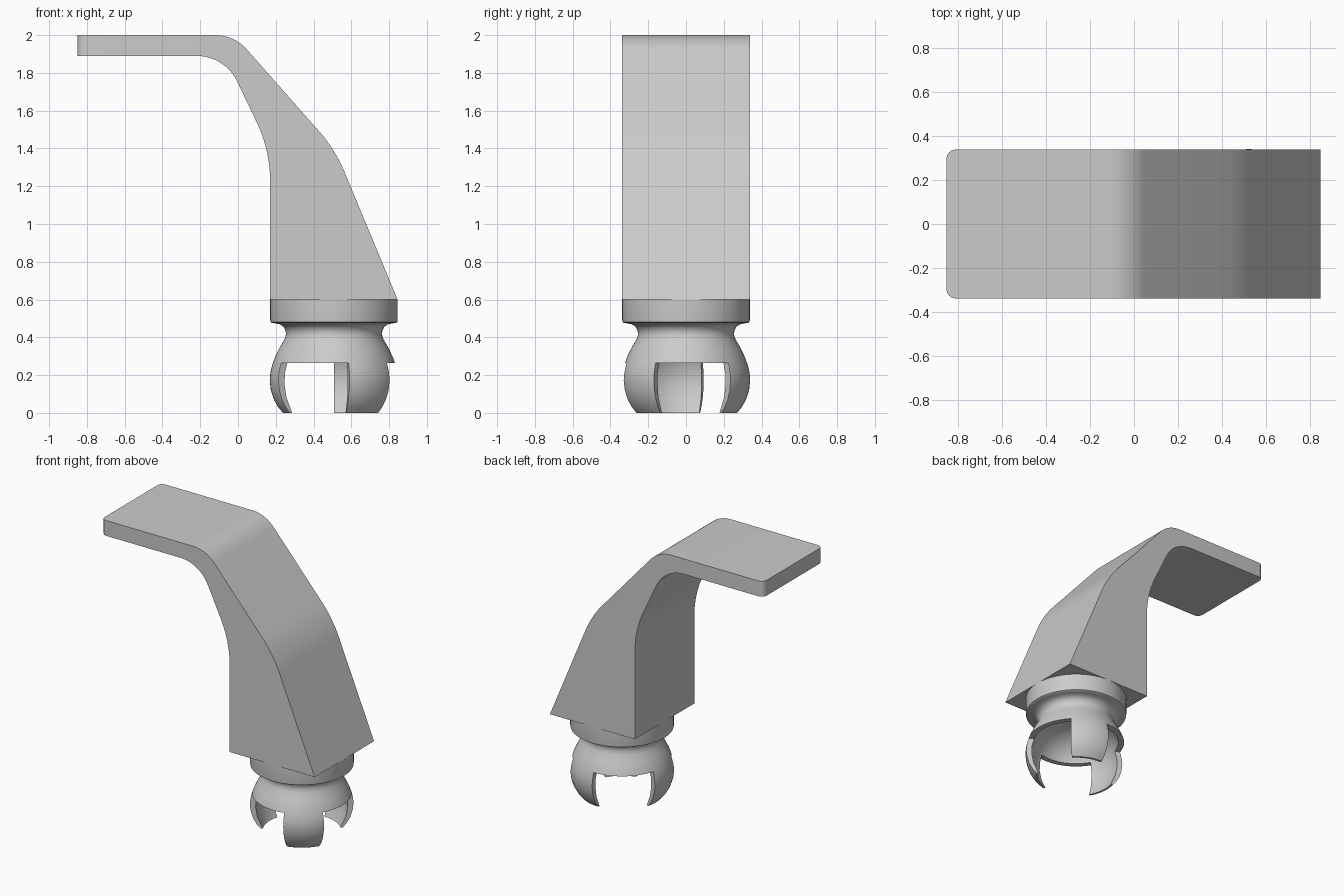
import bpy, bmesh, math
from mathutils import Vector

cube = bpy.data.objects.get("Cube")
if cube:
    bpy.data.objects.remove(cube, do_unlink=True)

AXIS_X = 0.508       # centre of the socket
HALF_WIDTH = 0.3375  # half depth of the bracket

grey = bpy.data.materials.new("light grey")
grey.use_nodes = True
colour = (0.6, 0.6, 0.6, 1)
grey.diffuse_color = colour
grey.node_tree.nodes["Principled BSDF"].inputs["Base Color"].default_value = colour


def make_object(name, bm):
    bmesh.ops.recalc_face_normals(bm, faces=bm.faces)
    mesh = bpy.data.meshes.new(name)
    bm.to_mesh(mesh)
    bm.free()
    mesh.materials.append(grey)
    obj = bpy.data.objects.new(name, mesh)
    bpy.context.collection.objects.link(obj)
    return obj


def activate(obj):
    bpy.ops.object.select_all(action='DESELECT')
    obj.select_set(True)
    bpy.context.view_layer.objects.active = obj


def smooth(obj, degrees=30):
    activate(obj)
    bpy.ops.object.shade_smooth_by_angle(angle=math.radians(degrees))


def prism(points, direction):
    """Extrude a flat polygon along a direction."""
    bm = bmesh.new()
    face = bm.faces.new([bm.verts.new(p) for p in points])
    new = bmesh.ops.extrude_face_region(bm, geom=[face])["geom"]
    verts = [v for v in new if isinstance(v, bmesh.types.BMVert)]
    bmesh.ops.translate(bm, verts=verts, vec=direction)
    return bm


def rounded(corners, steps=12):
    """Replace each (x, z, tangent length) corner by a circular fillet."""
    out = []
    for i, (x, z, t) in enumerate(corners):
        p = Vector((x, z))
        if not t:
            out.append(p)
            continue
        a = (Vector(corners[i - 1][:2]) - p).normalized()
        b = (Vector(corners[(i + 1) % len(corners)][:2]) - p).normalized()
        half = a.angle(b) / 2
        centre = p + (a + b).normalized() * t / math.cos(half)
        start, end = p + a * t - centre, p + b * t - centre
        sweep = start.angle(end)
        for k in range(steps + 1):
            f = k / steps
            arm = start * math.sin((1 - f) * sweep) + end * math.sin(f * sweep)
            out.append(centre + arm / math.sin(sweep))
    return out


# Bracket: tapered post bending into a flat plate
corners = [(-0.85, 2, 0), (-0.02, 2, 0.1), (0.515, 1.394, 0.13), (0.845, 0.6, 0),
           (0.17, 0.6, 0), (0.17, 1.39, 0.165), (-0.069, 1.89, 0.15), (-0.85, 1.89, 0)]
outline = [(p.x, -HALF_WIDTH, p.y) for p in rounded(corners)]
bm = prism(outline, (0, 2 * HALF_WIDTH, 0))
tip_edges = [e for e in bm.edges if all(v.co.x < -0.84 for v in e.verts)
             and abs(e.verts[0].co.y - e.verts[1].co.y) < 0.01]
bmesh.ops.bevel(bm, geom=tip_edges, offset=0.04, segments=6, profile=0.5, affect='EDGES')
smooth(make_object("bracket", bm))

# Socket: collar, neck and hollow ball turned around one axis
outer = [(0.27, 0), (0.295, 0.03), (0.318, 0.07), (0.334, 0.12), (0.34, 0.17),
         (0.337, 0.21), (0.328, 0.25), (0.312, 0.295), (0.288, 0.345), (0.262, 0.39),
         (0.254, 0.415), (0.256, 0.435), (0.266, 0.455), (0.284, 0.468), (0.31, 0.474),
         (0.328, 0.476), (0.336, 0.481), (0.3375, 0.49), (0.3375, 0.6), (0, 0.6)]
inner = [(0, 0.44), (0.1, 0.43), (0.18, 0.395), (0.24, 0.345), (0.28, 0.28),
         (0.3, 0.21), (0.302, 0.15), (0.29, 0.08), (0.255, 0)]
bm = bmesh.new()
verts = [bm.verts.new((AXIS_X + r, 0, z)) for r, z in outer + inner]
for i, v in enumerate(verts):
    if i != len(outer) - 1:  # no edge along the axis
        bm.edges.new((v, verts[(i + 1) % len(verts)]))
bmesh.ops.spin(bm, geom=bm.verts[:] + bm.edges[:], cent=(AXIS_X, 0, 0), axis=(0, 0, 1),
               angle=math.tau, steps=96)
bmesh.ops.remove_doubles(bm, verts=bm.verts, dist=0.0001)
socket = make_object("ball_socket", bm)

# Three slots leave three prongs
for i in range(3):
    middle = math.radians(7 + 120 * i)
    half = math.radians(37)
    wedge = [(AXIS_X + r * math.cos(a), r * math.sin(a), -0.1)
             for r, a in ((0.1, middle - half), (0.5, middle - half),
                          (0.5, middle + half), (0.1, middle + half))]
    cutter = make_object("slot_cutter", prism(wedge, (0, 0, 0.365)))
    cutter.hide_render = True
    activate(socket)
    mod = socket.modifiers.new("slot", 'BOOLEAN')
    mod.operation = 'DIFFERENCE'
    mod.solver = 'EXACT'
    mod.object = cutter
    bpy.ops.object.modifier_apply(modifier=mod.name)
    bpy.data.objects.remove(cutter, do_unlink=True)
smooth(socket, 35)
